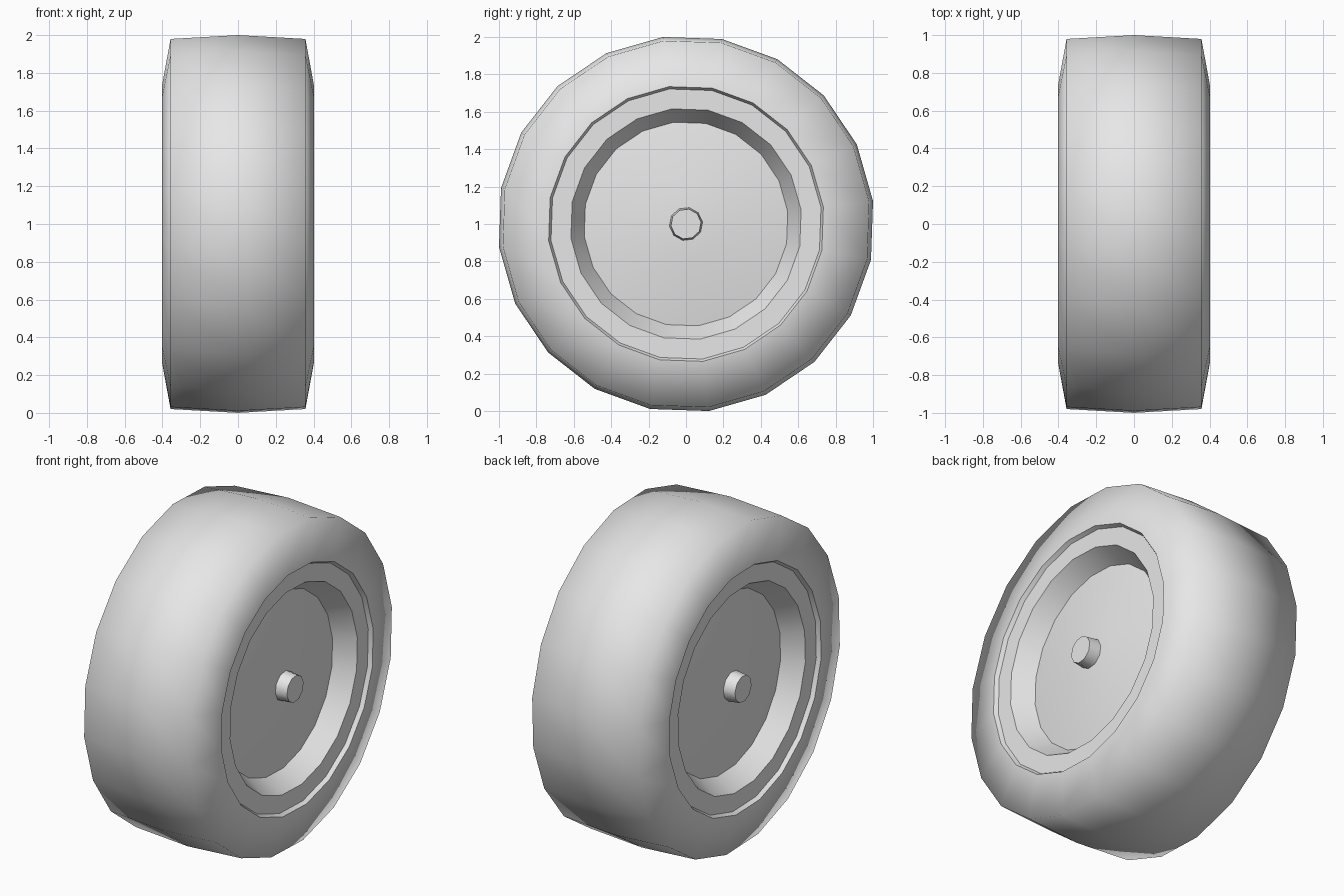
import bpy, bmesh
from math import sin, cos, pi, radians

cube = bpy.data.objects.get("Cube")
if cube:
    bpy.data.objects.remove(cube, do_unlink=True)

PHASE = radians(7)

grey = bpy.data.materials.new("plain_grey")
grey.use_nodes = True
colour = (0.8, 0.8, 0.8, 1)
grey.diffuse_color = colour
grey.node_tree.nodes["Principled BSDF"].inputs["Base Color"].default_value = colour


def lathe(name, profile, sides, cap=0, angle=None):
    """Spin (x, radius) points about the axle; cap +1 closes the last ring, -1 the first."""
    bm = bmesh.new()
    rings = []
    for x, r in profile:
        turns = [PHASE + 2 * pi * i / sides for i in range(sides)]
        rings.append([bm.verts.new((x, r * cos(a), 1 + r * sin(a))) for a in turns])
    for a, b in zip(rings, rings[1:]):
        for i in range(sides):
            j = (i + 1) % sides
            bm.faces.new((a[i], a[j], b[j], b[i]))
    if cap > 0:
        bm.faces.new(rings[-1])
    elif cap < 0:
        bm.faces.new(rings[0][::-1])
    mesh = bpy.data.meshes.new(name)
    bm.to_mesh(mesh)
    bm.free()
    mesh.materials.append(grey)
    obj = bpy.data.objects.new(name, mesh)
    bpy.context.collection.objects.link(obj)
    bpy.ops.object.select_all(action='DESELECT')
    obj.select_set(True)
    bpy.context.view_layer.objects.active = obj
    if angle:
        bpy.ops.object.shade_smooth_by_angle(angle=radians(angle))
    else:
        bpy.ops.object.shade_smooth()
    return obj


# Tyre: bulged tread with rounded shoulders and sloping sidewalls
half = [(0.357, 0.987), (0.402, 0.74)]
tyre = [(-x, r) for x, r in reversed(half)] + [(0, 1.0075)] + half
lathe("tyre", tyre, 20)

# Rim: lip step, flat ring, deep wall and a shallow cone up to the hub disc
rim = [(0.402, 0.74), (0.378, 0.727), (0.378, 0.62), (0.26, 0.548), (0.315, 0.19)]
# Axle pin: slightly tapered stub
pin = [(0.31, 0.09), (0.388, 0.081)]

for label, side in (("left", 1), ("right", -1)):
    for part, points, sides in (("rim", rim, 20), ("axle_pin", pin, 10)):
        shape = points if side > 0 else [(-x, r) for x, r in reversed(points)]
        lathe(f"{label}_{part}", shape, sides, cap=side, angle=40)
